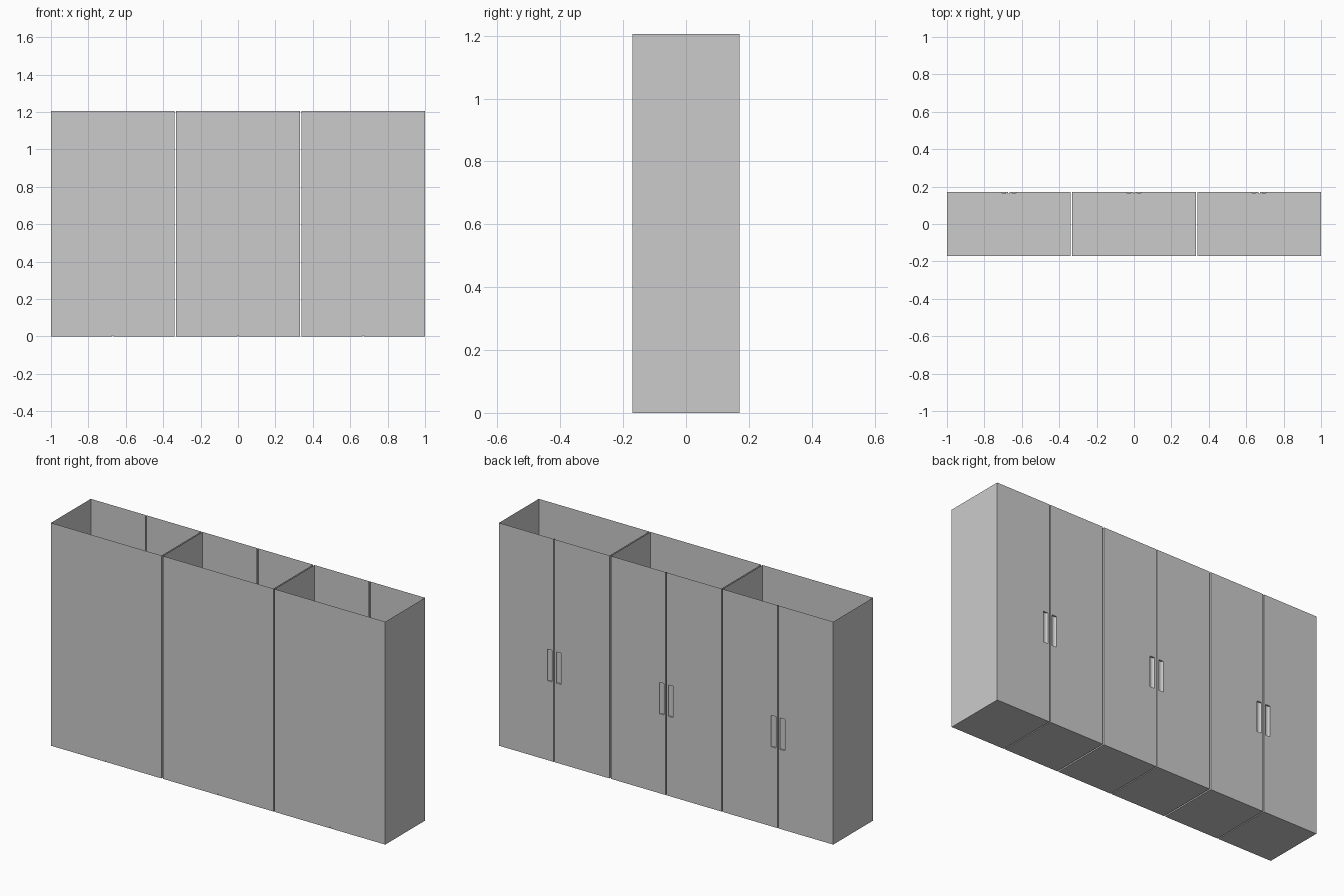
import bpy, bmesh, math

cube = bpy.data.objects.get("Cube")
if cube:
    bpy.data.objects.remove(cube, do_unlink=True)

steel = bpy.data.materials.new("grey_steel")
steel.use_nodes = True
GREY = (0.6, 0.6, 0.6, 1)
steel.diffuse_color = GREY
steel.node_tree.nodes["Principled BSDF"].inputs["Base Color"].default_value = GREY

GAP = 0.008                      # space between neighbouring cabinets
W = (2 - 2 * GAP) / 6            # half width of one cabinet
D, H = 0.17, 1.205               # half depth, height
G, S = 0.003, 0.006              # seam half width and depth
H0, H1 = 0.013, 0.041            # grip recess, from the seam outwards
Z0, Z1 = 0.43, 0.60              # grip recess, bottom and top
SCOOP = 0.009                    # grip recess depth


def pairs(values):
    return list(zip(values, values[1:]))


def build_cabinet(name, cx):
    bm = bmesh.new()

    def face(*points):
        bm.faces.new([bm.verts.new(p) for p in points])

    columns, rows = pairs([G, H0, H1, W]), pairs([0, Z0, Z1, H])
    for s in (-1, 1):
        for a, b in columns:
            a, b = a * s, b * s
            # floor and plain wall
            face((a, -D, 0), (b, -D, 0), (b, D, 0), (a, D, 0))
            face((a, -D, 0), (b, -D, 0), (b, -D, H), (a, -D, H))
            # door leaf, left open where the grip sits
            for lo, hi in rows:
                if abs(a) == H0 and lo == Z0:
                    continue
                face((a, D, lo), (b, D, lo), (b, D, hi), (a, D, hi))
        # side wall
        for lo, hi in rows:
            face((s * W, -D, lo), (s * W, D, lo), (s * W, D, hi), (s * W, -D, hi))
        # curved grip recess with flat ends
        arc = []
        for i in range(9):
            t = math.pi * i / 8
            x = (H0 + H1) / 2 - math.cos(t) * (H1 - H0) / 2
            arc.append((s * x, D - SCOOP * math.sin(t)))
        for (xa, ya), (xb, yb) in pairs(arc):
            face((xa, ya, Z0), (xb, yb, Z0), (xb, yb, Z1), (xa, ya, Z1))
        for z in (Z0, Z1):
            face(*[(x, y, z) for x, y in arc])
        # seam cheeks in floor and doors
        x = s * G
        face((x, -D, 0), (x, D, 0), (x, D, S), (x, -D, S))
        face((x, D - S, S), (x, D, S), (x, D, H), (x, D - S, H))

    # seam beds and the wall strip above the notch
    face((-G, -D, S), (G, -D, S), (G, D - S, S), (-G, D - S, S))
    face((-G, D - S, S), (G, D - S, S), (G, D - S, H), (-G, D - S, H))
    face((-G, -D, S), (G, -D, S), (G, -D, H), (-G, -D, H))

    bmesh.ops.remove_doubles(bm, verts=bm.verts, dist=0.0001)
    bmesh.ops.recalc_face_normals(bm, faces=bm.faces)
    mesh = bpy.data.meshes.new(name)
    bm.to_mesh(mesh)
    bm.free()
    mesh.materials.append(steel)
    obj = bpy.data.objects.new(name, mesh)
    obj.location.x = cx
    bpy.context.collection.objects.link(obj)


for label, k in (("right", -1), ("middle", 0), ("left", 1)):
    build_cabinet(label + "_cabinet", k * (2 * W + GAP))
